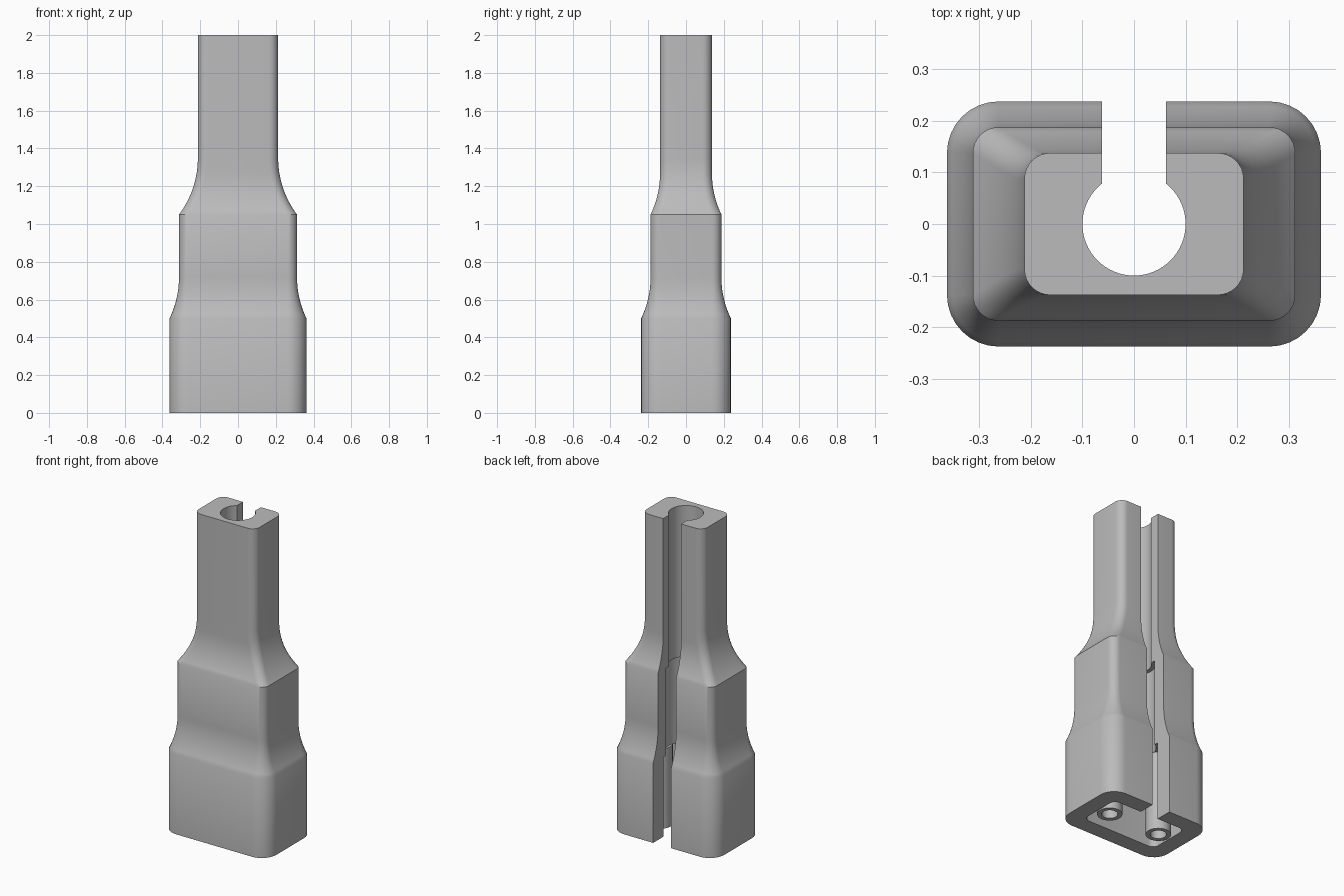
import bpy, bmesh, math

if "Cube" in bpy.data.objects:
    bpy.data.objects.remove(bpy.data.objects["Cube"])

grey = bpy.data.materials.new("plain grey")
grey.diffuse_color = (0.5, 0.5, 0.5, 1)
grey.use_nodes = True
grey.node_tree.nodes["Principled BSDF"].inputs["Base Color"].default_value = grey.diffuse_color


def rounded_rect(hx, hy, r, z, n=8):
    """Counter-clockwise ring of a rounded rectangle."""
    ring = []
    for i, (sx, sy) in enumerate([(1, 1), (-1, 1), (-1, -1), (1, -1)]):
        for k in range(n + 1):
            a = math.radians(90 * (i + k / n))
            ring.append((sx * (hx - r) + r * math.cos(a),
                         sy * (hy - r) + r * math.sin(a), z))
    return ring


def circle(r, z, cx=0, n=64):
    return [(cx + r * math.cos(2 * math.pi * k / n),
             r * math.sin(2 * math.pi * k / n), z) for k in range(n)]


def loft(name, rings, closed=False):
    """Skin rings; cap the ends, or join last ring to first when closed."""
    bm = bmesh.new()
    rows = [[bm.verts.new(p) for p in ring] for ring in rings]
    pairs = list(zip(rows, rows[1:])) + ([(rows[-1], rows[0])] if closed else [])
    for a, b in pairs:
        for i in range(len(a)):
            j = (i + 1) % len(a)
            bm.faces.new((a[i], a[j], b[j], b[i]))
    if not closed:
        bm.faces.new(rows[0][::-1])
        bm.faces.new(rows[-1])
    bmesh.ops.recalc_face_normals(bm, faces=bm.faces[:])
    mesh = bpy.data.meshes.new(name)
    bm.to_mesh(mesh)
    bm.free()
    mesh.materials.append(grey)
    ob = bpy.data.objects.new(name, mesh)
    bpy.context.collection.objects.link(ob)
    return ob


def smooth(ob):
    bpy.ops.object.select_all(action='DESELECT')
    ob.select_set(True)
    bpy.context.view_layer.objects.active = ob
    bpy.ops.object.shade_smooth_by_angle(angle=math.radians(30))


def flare(z, z0, step, R=0.5):
    """Concave arc: 'step' wide at z0, fading to zero above."""
    h = math.sqrt(2 * R * step - step * step)
    t = max(0, z0 + h - z)
    return R - math.sqrt(R * R - t * t)


# stepped outer housing
rings = [rounded_rect(0.3625, 0.2375, 0.1, 0)]
for k in range(11):
    z = 0.5 + 0.218 * k / 10
    d = flare(z, 0.5, 0.05)
    rings.append(rounded_rect(0.3125 + d, 0.1875 + d, 0.05 + d, z))
for k in range(17):
    z = 1.05 + 0.3 * k / 16
    rings.append(rounded_rect(0.2125 + flare(z, 1.05, 0.1),
                              0.1375 + flare(z, 1.05, 0.05), 0.05, z))
rings.append(rounded_rect(0.2125, 0.1375, 0.05, 2))
body = loft("housing", rings)

# cable bore, middle chamber, bottom pocket and rear slot
cutters = [
    loft("bore_cutter", [circle(0.1, 1.0), circle(0.1, 2.1)]),
    loft("chamber_cutter", [circle(0.125, 0.45), circle(0.125, 1.05)]),
    loft("pocket_cutter", [rounded_rect(0.26, 0.135, 0.04, z) for z in (-0.1, 0.5)]),
    loft("slot_cutter", [[(-0.0625, 0, z), (0.0625, 0, z),
                          (0.0625, 0.5, z), (-0.0625, 0.5, z)] for z in (-0.2, 2.2)]),
]
for c in cutters:
    c.hide_render = True
    mod = body.modifiers.new(c.name, 'BOOLEAN')
    mod.operation = 'DIFFERENCE'
    mod.solver = 'EXACT'
    mod.object = c
bpy.context.view_layer.update()
dg = bpy.context.evaluated_depsgraph_get()
cut_mesh = bpy.data.meshes.new_from_object(body.evaluated_get(dg))
body.modifiers.clear()
body.data = cut_mesh
for c in cutters:
    bpy.data.objects.remove(c)
smooth(body)

# pair of hollow contact sleeves inside the pocket
for side, x in (("left", -0.18), ("right", 0.18)):
    smooth(loft(side + "_sleeve", [circle(0.072, 0, x, 40), circle(0.072, 0.502, x, 40),
                                   circle(0.046, 0.502, x, 40), circle(0.046, 0, x, 40)],
                closed=True))
